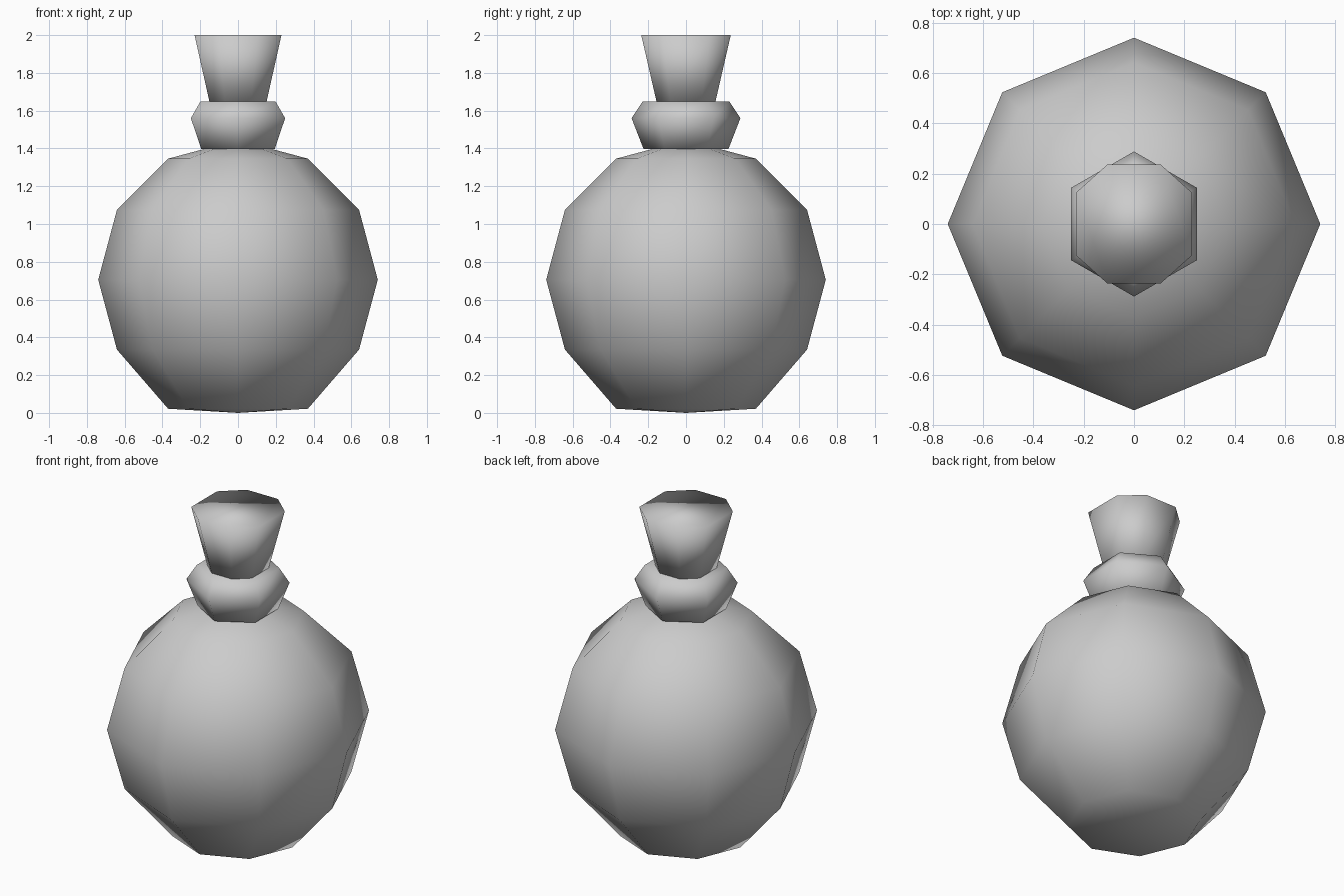
import bpy, bmesh
from math import cos, sin, pi

cube = bpy.data.objects.get("Cube")
if cube:
    bpy.data.objects.remove(cube)

GREY = (0.6, 0.6, 0.6, 1)
mat = bpy.data.materials.new("plain grey")
mat.use_nodes = True
mat.diffuse_color = GREY
mat.node_tree.nodes["Principled BSDF"].inputs["Base Color"].default_value = GREY


def polygon(sides, turn=0.0):
    """Unit outline with the given number of corners."""
    return [(cos(turn + 2 * pi * i / sides), sin(turn + 2 * pi * i / sides)) for i in range(sides)]


def loft(name, outline, profile):
    """Stack scaled outlines at (scale, z); zero scale makes a pole, open ends are capped."""
    bm = bmesh.new()
    rings = []
    for r, z in profile:
        points = outline if r else [(0, 0)]
        rings.append([bm.verts.new((x * r, y * r, z)) for x, y in points])
    n = len(outline)
    for low, high in zip(rings, rings[1:]):
        for i in range(n):
            j = (i + 1) % n
            corners = [low[i % len(low)], low[j % len(low)], high[j % len(high)], high[i % len(high)]]
            bm.faces.new(list(dict.fromkeys(corners)))
    for ring in (rings[0], rings[-1]):
        if len(ring) > 1:
            bm.faces.new(ring)
    bmesh.ops.recalc_face_normals(bm, faces=bm.faces)
    for face in bm.faces:
        face.smooth = True
    mesh = bpy.data.meshes.new(name)
    bm.to_mesh(mesh)
    bm.free()
    mesh.materials.append(mat)
    obj = bpy.data.objects.new(name, mesh)
    bpy.context.collection.objects.link(obj)
    return obj


# Round flask body, with a flattened base
R, MID = 0.74, 0.705
upper = [(R * cos(k * pi / 6), MID + R * sin(k * pi / 6)) for k in range(-1, 3)]
loft("flask_body", polygon(8), [(0, 0), (R / 2, 0.022)] + upper + [(0, MID + R)])

# Six-sided collar around the neck
loft("neck_collar", polygon(6, pi / 2), [(0.225, 1.398), (0.288, 1.56), (0.23, 1.648)])

# Flared stopper with a slightly uneven eight-sided outline
quarter = [(0.23, 0.125), (0.105, 0.237)]
half = quarter + [(-x, y) for x, y in reversed(quarter)]
stopper = half + [(-x, -y) for x, y in half]
loft("stopper", stopper, [(0.65, 1.64), (1, 2)])
